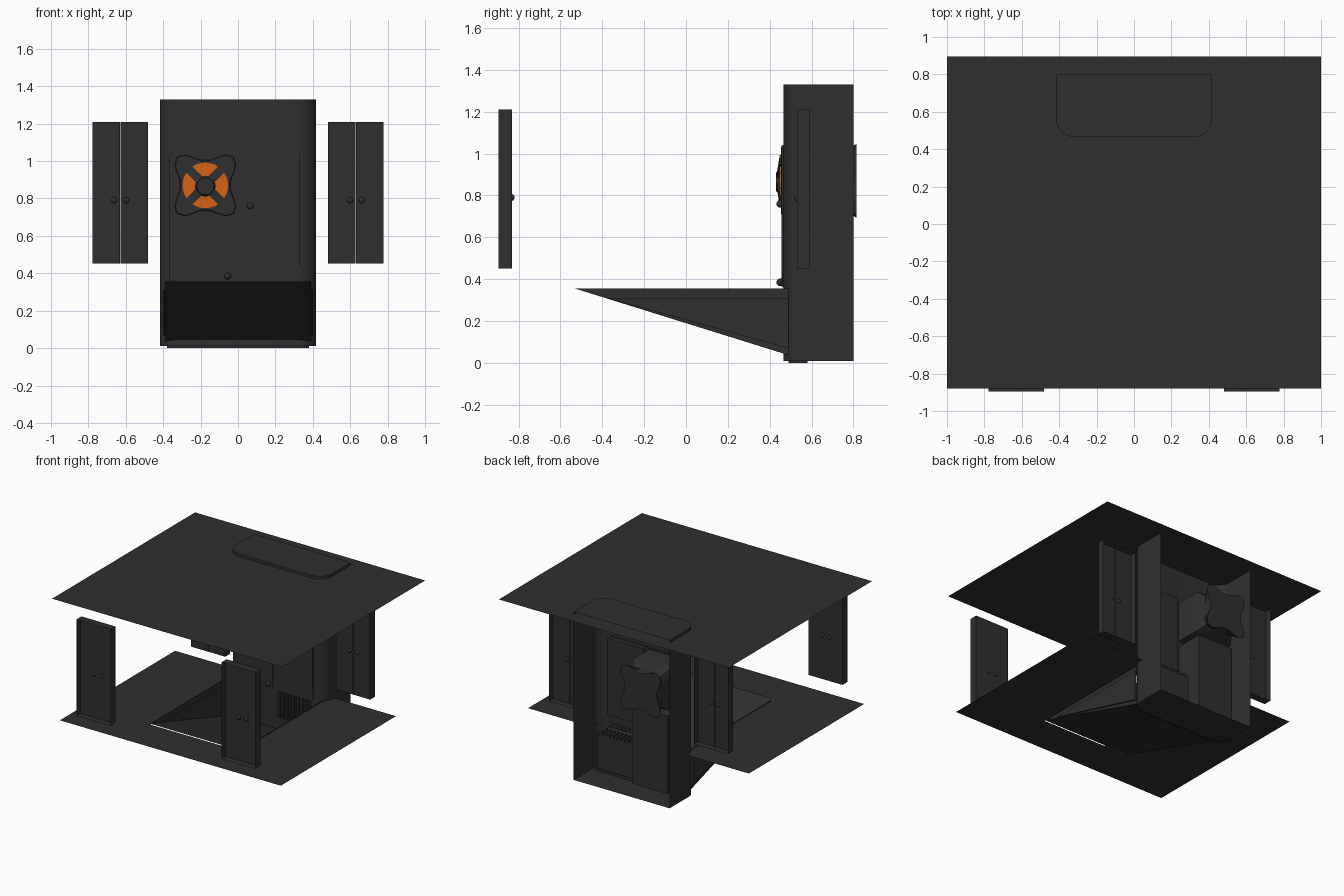
import bpy, bmesh, math
from mathutils import Matrix, Vector

if "Cube" in bpy.data.objects:
    bpy.data.objects.remove(bpy.data.objects["Cube"])

def material(name, rgb):
    m = bpy.data.materials.new(name)
    m.diffuse_color = (*rgb, 1)
    m.use_nodes = True
    m.node_tree.nodes["Principled BSDF"].inputs["Base Color"].default_value = m.diffuse_color
    return m

GREY = material("dark grey", (0.029, 0.029, 0.029))
ORANGE = material("orange", (0.66, 0.125, 0.008))

def finish(name, bm, mat=GREY, smooth=False):
    me = bpy.data.meshes.new(name)
    bm.to_mesh(me)
    bm.free()
    me.materials.append(mat)
    ob = bpy.data.objects.new(name, me)
    bpy.context.collection.objects.link(ob)
    if smooth:
        bpy.ops.object.select_all(action='DESELECT')
        ob.select_set(True)
        bpy.context.view_layer.objects.active = ob
        bpy.ops.object.shade_smooth_by_angle(angle=math.radians(35))
    return ob

def surface(name, polys, mat=GREY, smooth=False):
    bm = bmesh.new()
    for p in polys:
        bm.faces.new([bm.verts.new(v) for v in p])
    bmesh.ops.remove_doubles(bm, verts=bm.verts, dist=1e-5)
    bmesh.ops.recalc_face_normals(bm, faces=bm.faces)
    return finish(name, bm, mat, smooth)

def box(name, x, y, z, mat=GREY):
    bm = bmesh.new()
    bmesh.ops.create_cube(bm, size=1)
    for v in bm.verts:
        v.co = [(r[0] + r[1]) / 2 + c * (r[1] - r[0]) for r, c in zip((x, y, z), v.co)]
    return finish(name, bm, mat)

def ball(name, c, r):
    bm = bmesh.new()
    bmesh.ops.create_uvsphere(bm, u_segments=14, v_segments=8, radius=r, matrix=Matrix.Translation(c))
    return finish(name, bm, smooth=True)

def cone_y(name, x, z, y0, y1, r0, r1, mat=GREY):
    bm = bmesh.new()
    mx = Matrix.Translation((x, (y0 + y1) / 2, z)) @ Matrix.Rotation(-math.pi / 2, 4, 'X')
    bmesh.ops.create_cone(bm, cap_ends=True, segments=32, radius1=r0, radius2=r1,
                          depth=y1 - y0, matrix=mx)
    return finish(name, bm, mat, True)

# ceiling and floor sheets, the floor cut out around ramp and housing
CZ, FZ = 1.308, 0.348
surface("ceiling", [[(-1, -.88, CZ), (1, -.88, CZ), (1, .895, CZ), (-1, .895, CZ)]])
half = [(.39, -.53), (.39, .48), (.42, .565), (.42, .59), (.96, .59), (.96, -.84)]
bm = bmesh.new()
outline = half + [(-x, y) for x, y in reversed(half)]
f = bm.faces.new([bm.verts.new((x, y, FZ)) for x, y in outline])
if f.normal.z < 0:
    f.normal_flip()
bmesh.ops.triangulate(bm, faces=bm.faces)
bmesh.ops.recalc_face_normals(bm, faces=bm.faces)
finish("floor", bm)

# sunken ramp with side walls and skirting plates
T = .355
surface("ramp", [[(-.39, -.53, T), (.39, -.53, T), (.39, .49, .037), (-.39, .49, .037)]])
for s, side in ((1, "right"), (-1, "left")):
    surface(side + "_ramp_wall", [[(s * .39, -.53, T), (s * .39, .49, .037), (s * .39, .49, T)]])
    a, b = s * .388, s * .402
    tri = [(-.38, .31), (.49, .31), (.49, .07)]
    polys = [[(x, y, z) for y, z in tri] for x in (a, b)]
    for i in range(3):
        p, q = tri[i], tri[(i + 1) % 3]
        polys.append([(a, *p), (a, *q), (b, *q), (b, *p)])
    surface(side + "_ramp_skirt", polys)
box("base_sill", (-.38, .38), (.49, .58), (0, .03))

# housing shell: rounded front, open back
R = .1
arc = [(.32 + R * math.cos(t), .565 - R * math.sin(t))
       for t in [i * math.pi / 16 for i in range(9)]]
path = [(.418, .8)] + [(x - .002, y) for x, y in arc]
path += [(-x, y) for x, y in reversed(path)]
Z0, Z1 = .01, 1.33
polys = [[(*p, Z0), (*q, Z0), (*q, Z1), (*p, Z1)] for p, q in zip(path, path[1:])]
polys += [[(x, y, z) for x, y in path] for z in (Z0, Z1)]
surface("housing_shell", polys, smooth=True)

# front panel, doors and their backing boxes
box("front_panel", (-.365, .33), (.461, .48), (.36, 1.04))
box("tall_door", (.015, .328), (.456, .51), (.435, 1.038))
box("small_door", (-.33, -.02), (.456, .47), (.365, .67))
box("small_compartment", (-.33, -.02), (.48, .70), (.06, .67))
box("tray_box", (.015, .33), (.48, .63), (.06, .33))
ball("tall_door_knob", (.065, .45, .76), .018)
ball("small_door_knob", (-.055, .45, .385), .018)

# slatted grille below the tall door, and ribs on the tray
for i in range(9):
    x = .03 + i * .033
    box(f"grille_slat_{i}", (x, x + .016), (.45, .47), (.14, .345))
    box(f"tray_rib_{i}", (x, x + .018), (.55, .63), (.33, .35))

# fan housing: a duct lofted between pinched squares and circles
FX, FC, N = -.175, .87, 32

def ring(y, r, corner):
    pts = []
    for i in range(N):
        t = 2 * math.pi * i / N
        k = r + corner * abs(math.sin(2 * t)) ** 3
        pts.append((FX + k * math.cos(t), y, FC + k * math.sin(t)))
    return pts

def square(y, h):
    pts = []
    for i in range(N):
        t = 2 * math.pi * i / N
        k = h / max(abs(math.cos(t)), abs(math.sin(t)))
        pts.append((FX + k * math.cos(t), y, FC + k * math.sin(t)))
    return pts

rings = [square(.47, .16), square(.68, .16), ring(.74, .135, .03), ring(.815, .14, .092)]
polys = [[a[i], a[(i + 1) % N], b[(i + 1) % N], b[i]]
         for a, b in zip(rings, rings[1:]) for i in range(N)]
surface("fan_duct", polys + [rings[0], rings[-1]], smooth=True)

# front of the fan: pinched frame, orange disc, hub and four arms
front = [ring(.462, .135, .08), ring(.453, .13, .08)]
polys = [[front[0][i], front[0][(i + 1) % N], front[1][(i + 1) % N], front[1][i]] for i in range(N)]
surface("fan_frame", polys + [front[1]])
cone_y("fan_disc", FX, FC, .447, .455, .122, .122, ORANGE)
cone_y("fan_hub", FX, FC - .005, .43, .455, .045, .058)
for k in range(4):
    bm = bmesh.new()
    bmesh.ops.create_cube(bm, size=1)
    rot = Matrix.Rotation(math.pi / 4 + k * math.pi / 2, 4, 'Y')
    for v in bm.verts:
        outer = v.co.x > 0
        y = .458 if v.co.y > 0 else (.446 if outer else .433)
        v.co = rot @ Vector((.135 if outer else .02, 0, v.co.z * .046)) + Vector((FX, y, FC))
    finish(f"fan_arm_{k}", bm)

# four wall cupboards: open-backed frames with double doors facing the room
for s, side in ((1, "right"), (-1, "left")):
    for back, front_y, d, row in ((-.895, -.832, 1, "front"), (.592, .53, -1, "rear")):
        name = f"{row}_{side}_cupboard"
        xa, xb, za, zb = s * .63 - .148, s * .63 + .148, .452, 1.21
        loop = [(xa, za), (xb, za), (xb, zb), (xa, zb)]
        surface(name + "_frame", [[(p[0], back, p[1]), (q[0], back, q[1]),
                                   (q[0], front_y, q[1]), (p[0], front_y, p[1])]
                                  for p, q in zip(loop, loop[1:] + loop[:1])])
        ys = sorted((front_y, front_y - d * .012))
        mid = (xa + xb) / 2
        box(name + "_door_a", (xa, mid - .001), ys, (za, zb))
        box(name + "_door_b", (mid + .001, xb), ys, (za, zb))
        for e in (-.032, .032):
            ball(name + "_knob", (mid + e, front_y - d * .005, .79), .018)
